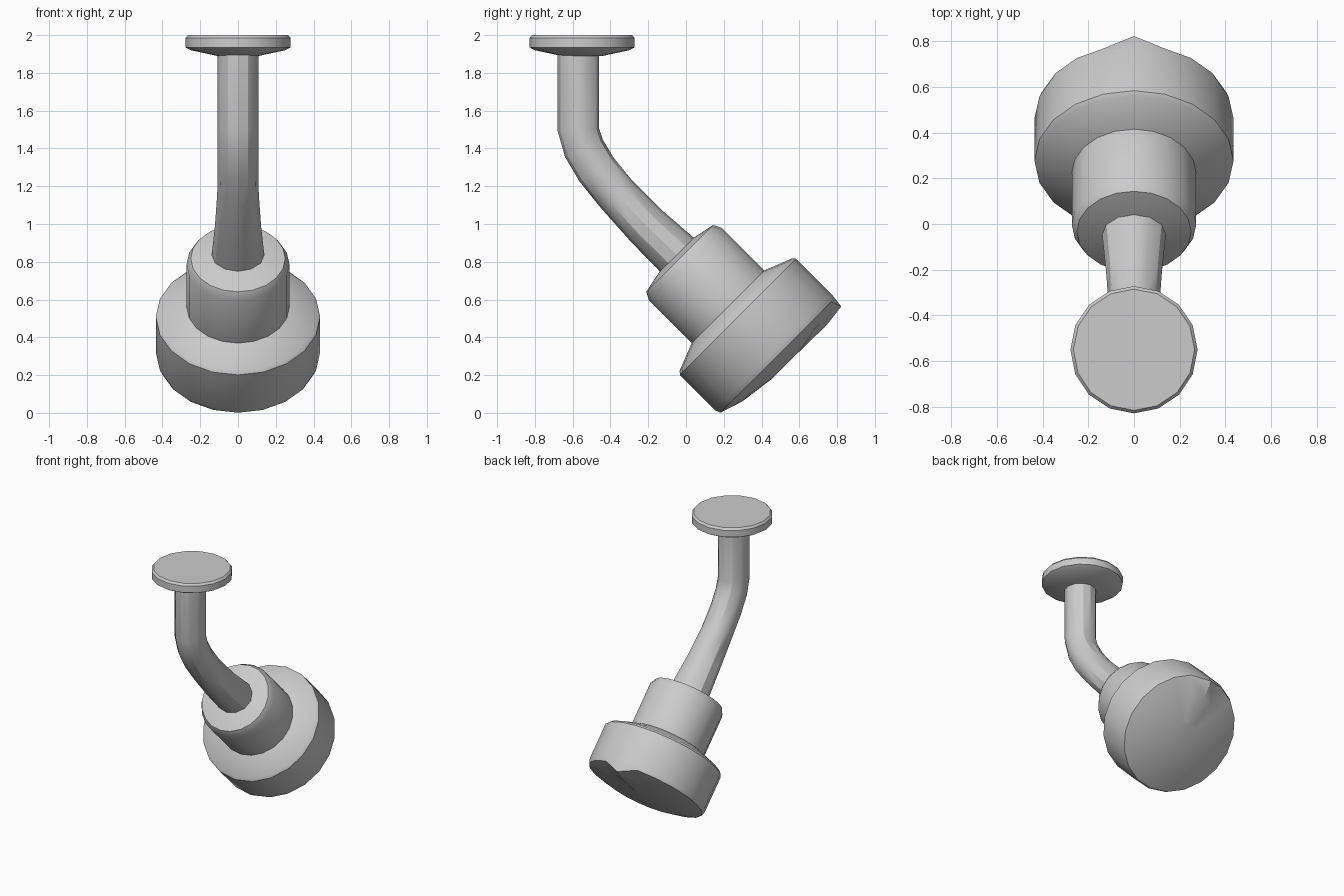
import bpy, bmesh
from math import sin, cos, tau, radians
from mathutils import Vector, Matrix

cube = bpy.data.objects.get("Cube")
if cube:
    bpy.data.objects.remove(cube, do_unlink=True)

grey = bpy.data.materials.new("plain_grey")
grey.use_nodes = True
colour = (0.6, 0.6, 0.6, 1)
grey.diffuse_color = colour
grey.node_tree.nodes["Principled BSDF"].inputs["Base Color"].default_value = colour


def loft(name, rings, matrix=Matrix(), tweak=None):
    """Skin a list of equal rings of points and cap both ends."""
    bm = bmesh.new()
    loops = [[bm.verts.new(p) for p in ring] for ring in rings]
    n = len(loops[0])
    for a, b in zip(loops, loops[1:]):
        for i in range(n):
            j = (i + 1) % n
            bm.faces.new((a[i], a[j], b[j], b[i]))
    bm.faces.new(loops[0])
    bm.faces.new(loops[-1])
    if tweak:
        tweak(loops)
    bmesh.ops.recalc_face_normals(bm, faces=bm.faces)
    bm.transform(matrix)
    mesh = bpy.data.meshes.new(name)
    bm.to_mesh(mesh)
    bm.free()
    mesh.materials.append(grey)
    obj = bpy.data.objects.new(name, mesh)
    bpy.context.collection.objects.link(obj)
    bpy.ops.object.select_all(action='DESELECT')
    obj.select_set(True)
    bpy.context.view_layer.objects.active = obj
    bpy.ops.object.shade_smooth_by_angle(angle=radians(30))
    return obj


def lathe(profile, sides):
    """Rings about local z from (radius, height) pairs."""
    return [[Vector((r * cos(tau * i / sides), r * sin(tau * i / sides), h))
             for i in range(sides)] for r, h in profile]


# Wall flange
flange = [(0.11, 1.89), (0.25, 1.92), (0.278, 1.935), (0.278, 1.985), (0.265, 2.0)]
loft("mounting_flange", lathe(flange, 16), Matrix.Translation((0, -0.55, 0)))

# Bent arm: centre line (y, z), half width in x, half depth across the bend
path = [(-0.57, 1.91, 0.108, 0.11), (-0.57, 1.5, 0.108, 0.11),
        (-0.54, 1.4, 0.108, 0.11), (-0.475, 1.29, 0.108, 0.11),
        (-0.37, 1.16, 0.11, 0.11), (-0.21, 0.99, 0.122, 0.117),
        (-0.04, 0.83, 0.14, 0.127), (0.02, 0.77, 0.14, 0.127)]
rings = []
for k, (y, z, wide, deep) in enumerate(path):
    before, after = path[max(k - 1, 0)], path[min(k + 1, len(path) - 1)]
    along = Vector((0, after[0] - before[0], after[1] - before[1])).normalized()
    across = along.cross(Vector((1, 0, 0)))
    rings.append([Vector((wide * cos(tau * i / 12), y, z)) + across * deep * sin(tau * i / 12)
                  for i in range(12)])
loft("bent_arm", rings)

# Tilted head: neck drum, sloped shoulder, wide drum and shallow domed face
head = [(0.125, 0.628), (0.25, 0.602), (0.272, 0.56), (0.272, 0.24),
        (0.42, 0.182), (0.435, 0.165), (0.435, -0.1), (0.425, -0.128),
        (0.3, -0.168), (0.1, -0.195)]


def raise_lip(loops):
    # small pointed lip at the upper edge of the face
    top = len(loops[0]) // 4
    loops[-3][top].co.z -= 0.055
    loops[-2][top].co.z -= 0.03


tilt = Matrix.Translation((0, 0.392, 0.392)) @ Matrix.Rotation(radians(45), 4, 'X')
loft("tilted_head", lathe(head, 20), tilt, raise_lip)
